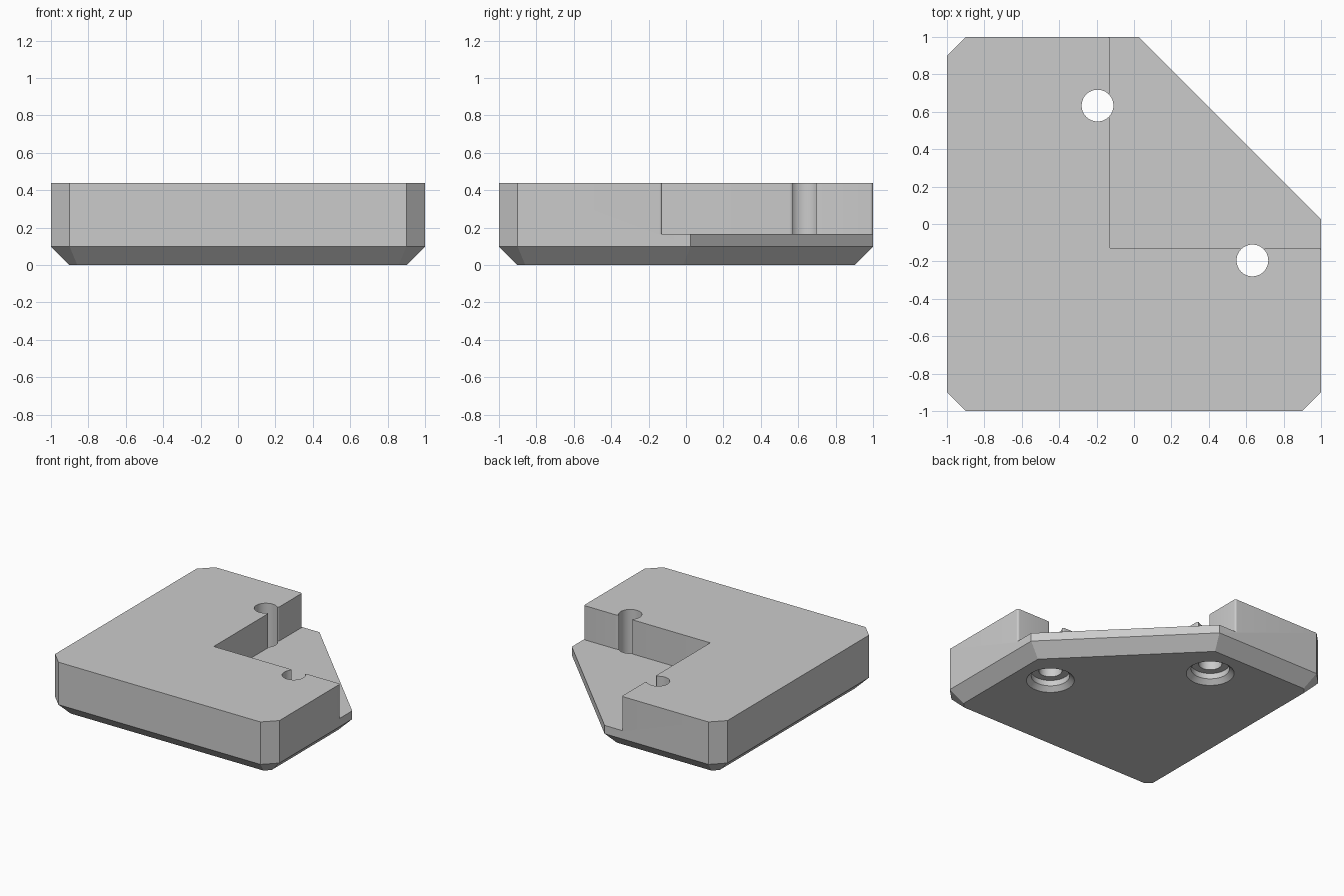
import bpy, bmesh
from math import sin, cos, pi, radians, hypot

cube = bpy.data.objects.get("Cube")
if cube:
    bpy.data.objects.remove(cube, do_unlink=True)

TOP, FLOOR, BEVEL = 0.44, 0.165, 0.098   # heights
CORNER, CUT = 0.1, 0.025                 # small corner cut, start of long diagonal
WALL = -0.127                            # pocket walls lie on x = y = WALL
HOLE = (0.633, -0.195)

grey = bpy.data.materials.new("light grey")
grey.use_nodes = True
colour = (0.6, 0.6, 0.6, 1)
grey.diffuse_color = colour
grey.node_tree.nodes["Principled BSDF"].inputs["Base Color"].default_value = colour


def loft(name, rings):
    """Closed solid through a stack of rings with equal point counts."""
    bm = bmesh.new()
    loops = [[bm.verts.new(p) for p in ring] for ring in rings]
    n = len(loops[0])
    for low, high in zip(loops, loops[1:]):
        for i in range(n):
            j = (i + 1) % n
            bm.faces.new((low[i], low[j], high[j], high[i]))
    bm.faces.new(loops[0][::-1])
    bm.faces.new(loops[-1])
    bmesh.ops.recalc_face_normals(bm, faces=bm.faces[:])
    mesh = bpy.data.meshes.new(name)
    bm.to_mesh(mesh)
    bm.free()
    mesh.materials.append(grey)
    obj = bpy.data.objects.new(name, mesh)
    bpy.context.collection.objects.link(obj)
    return obj


def inset(points, d):
    """Move every edge of a counter-clockwise outline inwards by d."""
    result = []
    for i, (x, y) in enumerate(points):
        (px, py), (nx, ny) = points[i - 1], points[(i + 1) % len(points)]
        la, lb = hypot(x - px, y - py), hypot(nx - x, ny - y)
        ax, ay = (py - y) / la, (x - px) / la
        bx, by = (y - ny) / lb, (nx - x) / lb
        k = d / (1 + ax * bx + ay * by)
        result.append((x + k * (ax + bx), y + k * (ay + by)))
    return result


def at(points, z):
    return [(x, y, z) for x, y in points]


# Bracket body with bevelled underside
c = 1 - CORNER
outline = [(-c, -1), (c, -1), (1, -c), (1, CUT), (CUT, 1), (-c, 1), (-1, c), (-1, -c)]
body = loft("corner_bracket", [at(inset(outline, BEVEL), 0), at(outline, BEVEL), at(outline, TOP)])


# Corner pocket, with rounded wall ends beside the holes and at the outer sides
def rounded_end(x, r, side):
    """Quarter round that turns the wall down, on its +x or -x end."""
    arc = [(x + side * r * sin(a), WALL - r + r * cos(a))
           for a in (i * pi / 12 for i in range(7))]
    return arc if side > 0 else arc[::-1]


half = (rounded_end(HOLE[0] - 0.08, 0.025, 1) + rounded_end(HOLE[0] + 0.08, 0.025, -1)
        + rounded_end(1 - 0.015, 0.015, 1) + [(1.2, WALL - 0.015)])
plan = [(WALL, WALL)] + half + [(1.2, 1.2)] + [(y, x) for x, y in reversed(half)]
cutters = [loft("pocket_cutter", [at(plan, FLOOR), at(plan, TOP + 0.2)])]

# Screw holes with a chamfered counterbore underneath
profile = [(0.185, -0.01), (0.14, 0.035), (0.14, 0.08), (0.085, 0.08), (0.085, TOP + 0.1)]
angles = [i * pi / 24 for i in range(48)]
for hx, hy in (HOLE, HOLE[::-1]):
    rings = [[(hx + r * cos(a), hy + r * sin(a), z) for a in angles] for r, z in profile]
    cutters.append(loft("screw_hole_cutter", rings))

for cutter in cutters:
    cutter.hide_render = True
    mod = body.modifiers.new(cutter.name, "BOOLEAN")
    mod.operation = "DIFFERENCE"
    mod.solver = "EXACT"
    mod.object = cutter

# Bake the cuts and drop the helpers
bpy.context.view_layer.update()
graph = bpy.context.evaluated_depsgraph_get()
baked = bpy.data.meshes.new_from_object(body.evaluated_get(graph))
body.modifiers.clear()
body.data = baked
baked.name = "corner_bracket"
baked.materials.clear()
baked.materials.append(grey)
for poly in baked.polygons:
    poly.material_index = 0
for cutter in cutters:
    bpy.data.objects.remove(cutter, do_unlink=True)

bpy.ops.object.select_all(action="DESELECT")
body.select_set(True)
bpy.context.view_layer.objects.active = body
bpy.ops.object.shade_smooth_by_angle(angle=radians(30))
